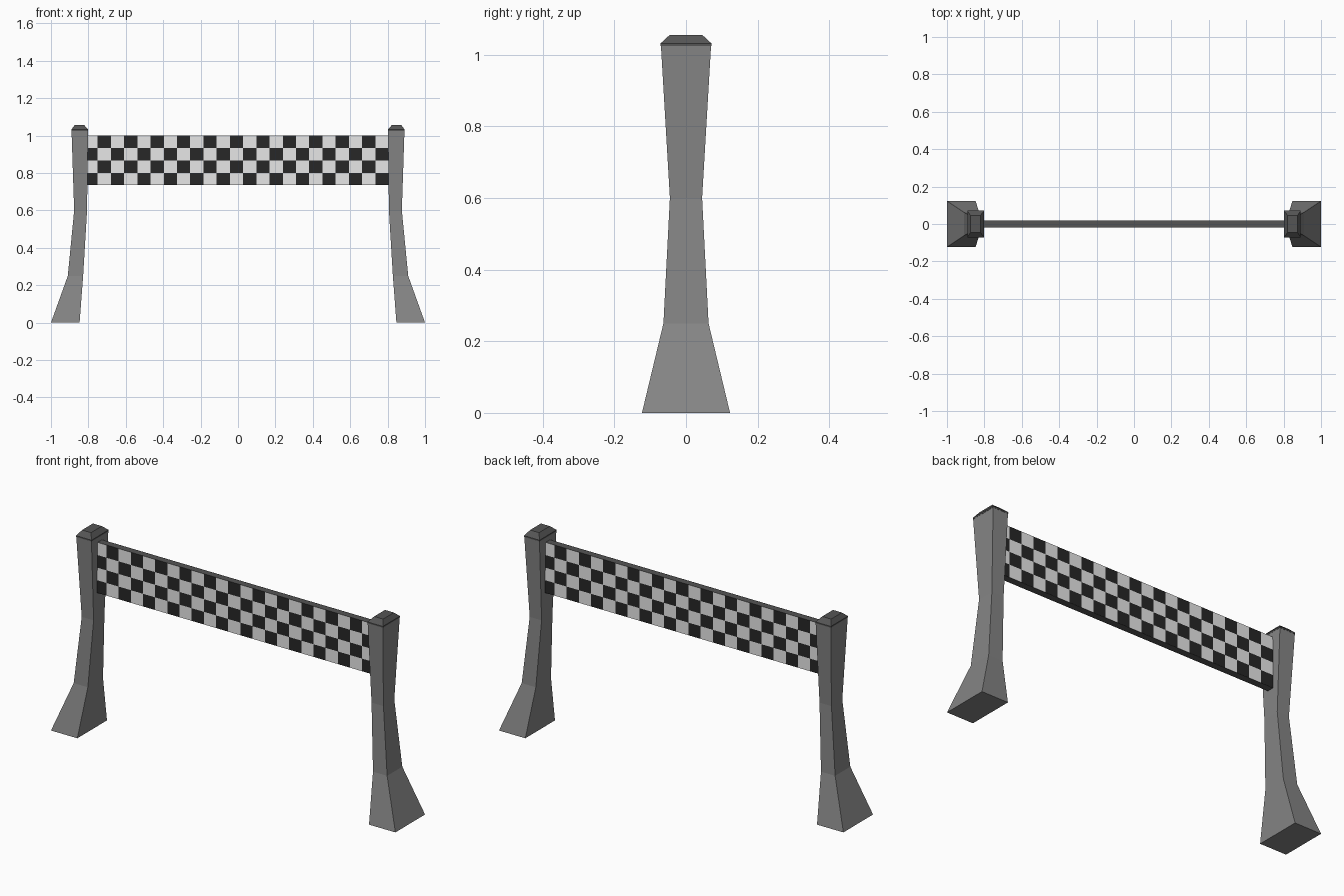
import bpy, bmesh, math
from mathutils import Matrix

if "Cube" in bpy.data.objects:
    bpy.data.objects.remove(bpy.data.objects["Cube"])


def material(name, value):
    m = bpy.data.materials.new(name)
    m.diffuse_color = (value, value, value, 1)
    m.use_nodes = True
    m.node_tree.nodes["Principled BSDF"].inputs["Base Color"].default_value = m.diffuse_color
    return m


POST = material("post grey", 0.235)
DARK = material("dark grey", 0.09)
WHITE = material("checker white", 0.82)
BLACK = material("checker black", 0.02)


def finish(name, bm, mats, fix_normals=True):
    if fix_normals:
        bmesh.ops.recalc_face_normals(bm, faces=bm.faces[:])
    mesh = bpy.data.meshes.new(name)
    bm.to_mesh(mesh)
    bm.free()
    for m in mats:
        mesh.materials.append(m)
    ob = bpy.data.objects.new(name, mesh)
    bpy.context.collection.objects.link(ob)
    return ob


def loft(name, sections, side, mat):
    """Stack rectangles (inner x, outer x, half depth, z) into a closed solid."""
    bm = bmesh.new()
    rings = []
    for xi, xo, d, z in sections:
        corners = ((xi, -d), (xo, -d), (xo, d), (xi, d))
        rings.append([bm.verts.new((side * x, y, z)) for x, y in corners])
    for a, b in zip(rings, rings[1:]):
        for i in range(4):
            j = (i + 1) % 4
            bm.faces.new((a[i], a[j], b[j], b[i]))
    bm.faces.new(rings[0])
    bm.faces.new(rings[-1])
    return finish(name, bm, [mat])


# Flared posts and their bevelled caps, mirrored left and right
post_profile = [(0.847, 1.0, 0.123, 0), (0.828, 0.91, 0.063, 0.25),
                (0.807, 0.876, 0.045, 0.6), (0.802, 0.89, 0.07, 1.025)]
cap_profile = [(0.801, 0.891, 0.071, 1.025), (0.801, 0.891, 0.071, 1.032),
               (0.822, 0.874, 0.045, 1.056)]
for label, side in (("left", -1), ("right", 1)):
    loft(label + "_post", post_profile, side, POST)
    loft(label + "_cap", cap_profile, side, DARK)

# Banner core, seen as a dark strip along the top and bottom
Z0, Z1, HALF, DEPTH = 0.735, 1.0, 0.805, 0.018
bm = bmesh.new()
bmesh.ops.create_cube(bm, size=1, matrix=Matrix.Translation((0, 0, (Z0 + Z1) / 2))
                      @ Matrix.Diagonal((2 * HALF, 2 * DEPTH, Z1 - Z0, 1)))
finish("banner_core", bm, [DARK])


# Checkered panels: 4 rows, first column cut short; the back is the front turned round
def checker(name, angle):
    cell = 0.0707
    xs = [-HALF] + [HALF - cell * k for k in range(22, -1, -1)]
    zs = [Z0 + (Z1 - Z0) * r / 4 for r in range(5)]
    y = -DEPTH - 0.001
    bm = bmesh.new()
    grid = [[bm.verts.new((x, y, z)) for x in xs] for z in zs]
    for r in range(4):
        for c in range(len(xs) - 1):
            f = bm.faces.new((grid[r][c], grid[r][c + 1],
                              grid[r + 1][c + 1], grid[r + 1][c]))
            f.material_index = 1 if (r + c) % 2 == 0 else 0
    bm.transform(Matrix.Rotation(angle, 4, 'Z'))
    return finish(name, bm, [WHITE, BLACK], False)


checker("front_checker_panel", 0)
checker("back_checker_panel", math.pi)
